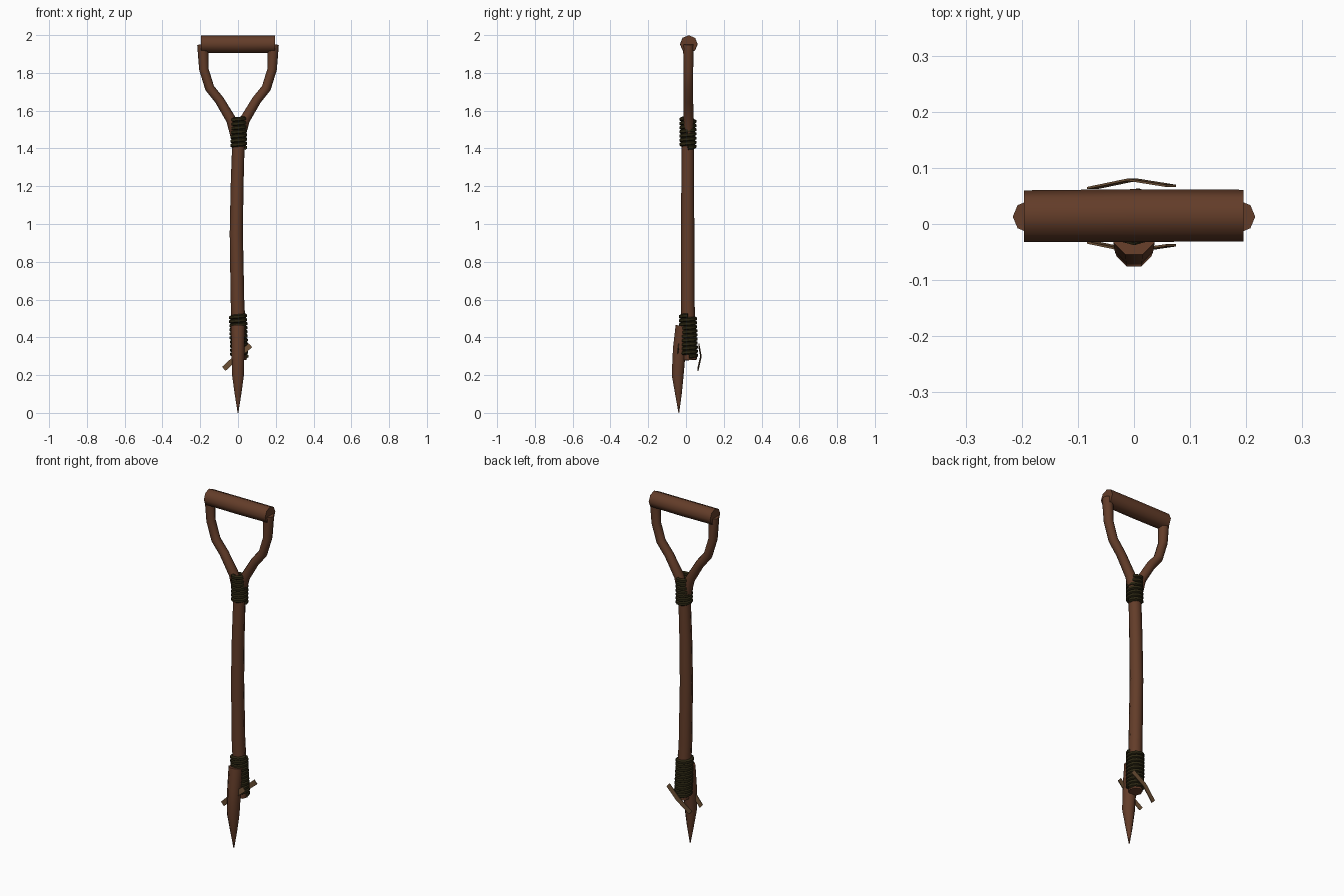
import bpy, bmesh, math
from mathutils import Vector

if "Cube" in bpy.data.objects:
    bpy.data.objects.remove(bpy.data.objects["Cube"])


def material(name, rgb):
    m = bpy.data.materials.new(name)
    m.diffuse_color = (*rgb, 1)
    m.use_nodes = True
    m.node_tree.nodes["Principled BSDF"].inputs["Base Color"].default_value = m.diffuse_color
    return m


WOOD = material("brown wood", (0.125, 0.046, 0.022))
CORD = material("dark cord", (0.024, 0.019, 0.006))
STRIP = material("tan strip", (0.16, 0.085, 0.038))


def finish(name, bm, mat, angle=50):
    bmesh.ops.recalc_face_normals(bm, faces=bm.faces)
    me = bpy.data.meshes.new(name)
    bm.to_mesh(me)
    bm.free()
    ob = bpy.data.objects.new(name, me)
    bpy.context.collection.objects.link(ob)
    me.materials.append(mat)
    bpy.context.view_layer.objects.active = ob
    ob.select_set(True)
    bpy.ops.object.shade_smooth_by_angle(angle=math.radians(angle))
    ob.select_set(False)
    return ob


def tube(name, path, radii, mat, sides=8, side_axis=(0, 1, 0), turn=0.0):
    """Closed tube along a path, one radius per point."""
    pts = [Vector(p) for p in path]
    bm = bmesh.new()
    rings = []
    for i, p in enumerate(pts):
        d = (pts[min(i + 1, len(pts) - 1)] - pts[max(i - 1, 0)]).normalized()
        u = Vector(side_axis)
        u = (u - d * u.dot(d)).normalized()
        v = d.cross(u)
        ring = []
        for k in range(sides):
            a = 2 * math.pi * k / sides + turn
            ring.append(bm.verts.new(p + (u * math.cos(a) + v * math.sin(a)) * radii[i]))
        rings.append(ring)
    for a, b in zip(rings, rings[1:]):
        for k in range(sides):
            n = (k + 1) % sides
            bm.faces.new((a[k], a[n], b[n], b[k]))
    bm.faces.new(rings[0])
    bm.faces.new(rings[-1])
    return finish(name, bm, mat)


def coil(name, bottom, top, radius, turns, cord):
    """Cord wound round the line from bottom to top."""
    a, b = Vector(bottom), Vector(top)
    n = turns * 12
    path = []
    for i in range(n + 1):
        t = 2 * math.pi * i / 12
        path.append(a.lerp(b, i / n) + Vector((math.cos(t), math.sin(t), 0)) * radius)
    return tube(name, path, [cord] * (n + 1), CORD, 6, (0, 0, 1))


def strip(name, path, width, thick):
    """Thin bent strip; its width lies square to the slope in the front plane."""
    w = Vector((-0.65, 0, 0.76)) * width / 2
    bm = bmesh.new()
    rows = []
    for p in path:
        p, t = Vector(p), Vector((0, thick / 2, 0))
        rows.append([bm.verts.new(q) for q in (p - w - t, p + w - t, p + w + t, p - w + t)])
    for a, b in zip(rows, rows[1:]):
        for k in range(4):
            n = (k + 1) % 4
            bm.faces.new((a[k], a[n], b[n], b[k]))
    bm.faces.new(rows[0])
    bm.faces.new(rows[-1])
    return finish(name, bm, STRIP, 30)


# Grip bar across the top
tube("grip_bar", [(-0.196, 0.014, 1.953), (0, 0.015, 1.952), (0.195, 0.015, 1.953)],
     [0.046, 0.047, 0.046], WOOD, 8, (0, 0, 1))

# Two bent arms of the grip
for s, side in ((-1, "left"), (1, "right")):
    tube(side + "_grip_arm",
         [(s * x, 0.013, z) for x, z in
          ((0.012, 1.46), (0.035, 1.55), (0.098, 1.655), (0.15, 1.72), (0.181, 1.82), (0.187, 1.95))],
         [0.027, 0.027, 0.025, 0.025, 0.025, 0.029], WOOD)

# Slightly crooked shaft
tube("shaft",
     [(0.008, 0.022, 0.28), (0.003, 0.013, 0.45), (-0.003, 0.009, 0.6), (-0.009, 0.009, 0.95),
      (-0.005, 0.009, 1.2), (0.002, 0.01, 1.42), (0.003, 0.01, 1.53)],
     [0.036, 0.037, 0.036, 0.035, 0.034, 0.033, 0.032], WOOD)

# Pointed blade lashed to the front
tube("blade", [(0, -0.018, 0.46), (0, -0.035, 0.34), (0, -0.044, 0.2), (0, -0.04, 0.1), (0, -0.038, 0)],
     [0.04, 0.037, 0.034, 0.019, 0.002], WOOD, 8, (0, 1, 0), math.pi / 8)

# Cord lashings
coil("upper_lashing", (0.004, 0.01, 1.405), (0.004, 0.01, 1.56), 0.034, 7, 0.0125)
coil("lower_lashing", (0.007, 0.016, 0.3), (0, 0.01, 0.515), 0.037, 10, 0.0125)

# Thin slanted strips before and behind the shaft
strip("back_strip", [(-0.075, 0.064, 0.233), (-0.003, 0.079, 0.3), (0.066, 0.068, 0.358)], 0.028, 0.004)
strip("front_strip", [(-0.075, -0.033, 0.233), (-0.003, -0.048, 0.3), (0.066, -0.038, 0.358)], 0.028, 0.004)
